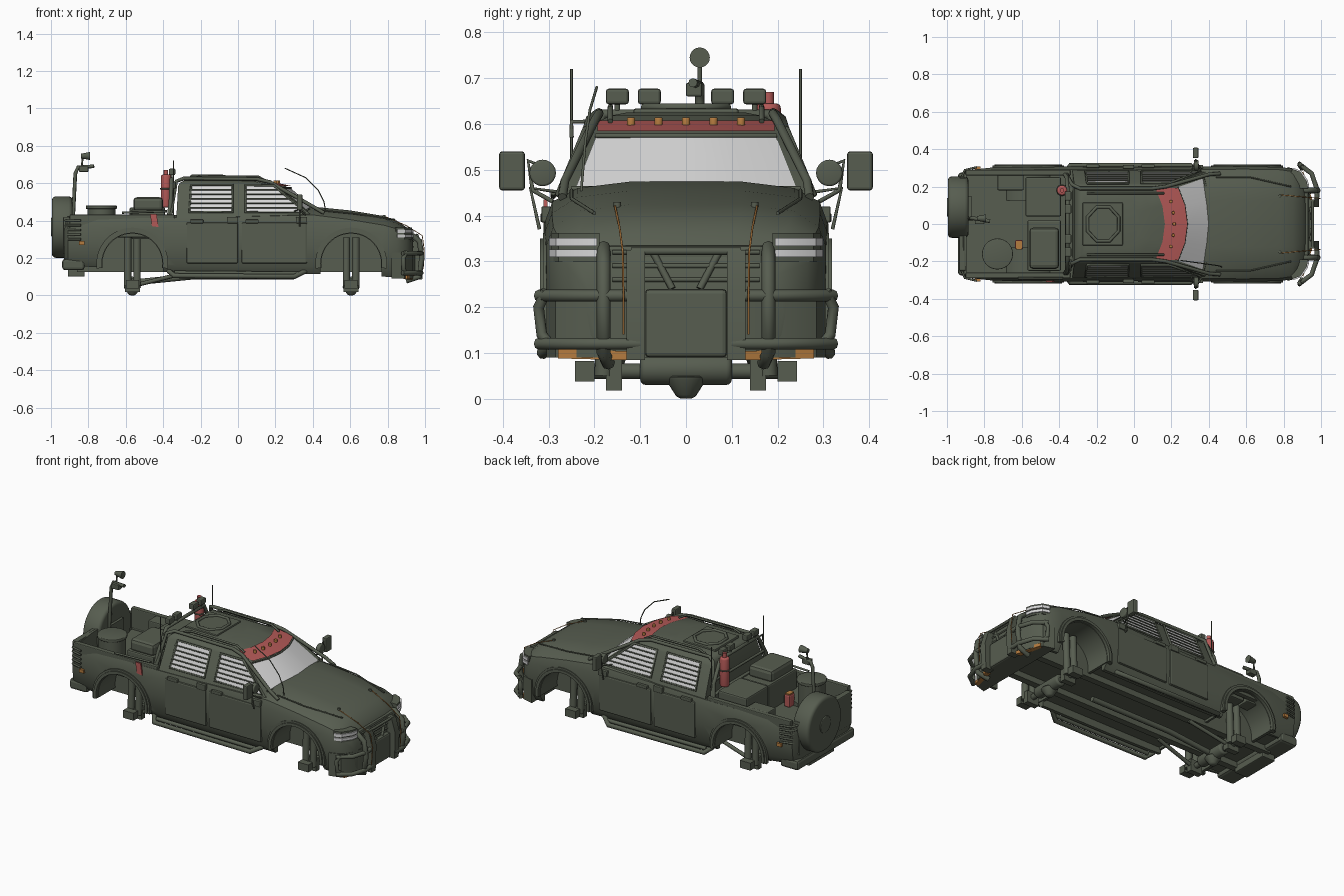
import bpy, bmesh, math
from mathutils import Vector

if "Cube" in bpy.data.objects:
    bpy.data.objects.remove(bpy.data.objects["Cube"])

def material(name, r, g, b):
    m = bpy.data.materials.new(name)
    m.diffuse_color = (r, g, b, 1)
    m.use_nodes = True
    m.node_tree.nodes["Principled BSDF"].inputs["Base Color"].default_value = m.diffuse_color
    return m

GREEN = material("drab green", 0.095, 0.110, 0.080)
GLASS = material("pale glass", 0.68, 0.68, 0.68)
RED = material("faded red", 0.45, 0.10, 0.095)
ORANGE = material("amber", 0.46, 0.20, 0.05)
SIDES = (1, -1)

def finish(name, bm, mat, smooth=True):
    bmesh.ops.recalc_face_normals(bm, faces=bm.faces[:])
    me = bpy.data.meshes.new(name)
    bm.to_mesh(me)
    bm.free()
    me.materials.append(mat)
    ob = bpy.data.objects.new(name, me)
    bpy.context.collection.objects.link(ob)
    if smooth:
        shade(ob)
    return ob

def shade(ob):
    bpy.ops.object.select_all(action='DESELECT')
    ob.select_set(True)
    bpy.context.view_layer.objects.active = ob
    bpy.ops.object.shade_smooth_by_angle(angle=math.radians(35))

def box(name, x, y, z, mat=GREEN, bevel=0.0):
    """Box from (min, max) pairs."""
    bm = bmesh.new()
    bmesh.ops.create_cube(bm, size=1)
    for v in bm.verts:
        v.co = [(a + b) / 2 + c * (b - a) for (a, b), c in zip((x, y, z), v.co)]
    if bevel:
        bmesh.ops.bevel(bm, geom=bm.edges[:], offset=bevel, segments=2, profile=0.5, affect='EDGES')
    return finish(name, bm, mat, False)

def pair_y(s, a, b):
    return tuple(sorted((s * a, s * b)))

def cyl(name, p0, p1, r, mat=GREEN, n=20, r2=None, bevel=0.0):
    p0, p1 = Vector(p0), Vector(p1)
    bm = bmesh.new()
    bmesh.ops.create_cone(bm, cap_ends=True, segments=n, radius1=r, radius2=r if r2 is None else r2, depth=(p1 - p0).length)
    if bevel:
        rim = [e for e in bm.edges if abs(e.verts[0].co.z - e.verts[1].co.z) < 1e-5]
        bmesh.ops.bevel(bm, geom=rim, offset=bevel, segments=3, profile=0.5, affect='EDGES')
    bm.transform(Vector((0, 0, 1)).rotation_difference(p1 - p0).to_matrix().to_4x4())
    bmesh.ops.translate(bm, verts=bm.verts[:], vec=(p0 + p1) / 2)
    return finish(name, bm, mat)

def tube(name, pts, r, mat=GREEN, closed=False):
    cu = bpy.data.curves.new(name, 'CURVE')
    cu.dimensions = '3D'
    cu.bevel_depth, cu.bevel_resolution, cu.use_fill_caps = r, 2, True
    sp = cu.splines.new('POLY')
    sp.points.add(len(pts) - 1)
    for p, co in zip(sp.points, pts):
        p.co = (*co, 1)
    sp.use_cyclic_u = closed
    cu.materials.append(mat)
    ob = bpy.data.objects.new(name, cu)
    bpy.context.collection.objects.link(ob)
    bpy.ops.object.select_all(action='DESELECT')
    ob.select_set(True)
    bpy.context.view_layer.objects.active = ob
    bpy.ops.object.convert(target='MESH')

def loft(name, rings, mat=GREEN, capped=True):
    bm = bmesh.new()
    vs = [[bm.verts.new(p) for p in r] for r in rings]
    n = len(rings[0])
    for a, b in zip(vs, vs[1:]):
        for i in range(n if capped else n - 1):
            j = (i + 1) % n
            bm.faces.new((a[i], a[j], b[j], b[i]))
    if capped:
        bm.faces.new(vs[0])
        bm.faces.new(vs[-1])
    return finish(name, bm, mat)

def extrude(name, pts, vec, mat=GREEN):
    return loft(name, [pts, [Vector(p) + Vector(vec) for p in pts]], mat)

def arch(name, cx, r0, r1, y0, y1):
    ang = [math.radians(-8 + 196 * i / 24) for i in range(25)]
    pts = [(cx + r1 * math.cos(a), y0, 0.17 + r1 * math.sin(a)) for a in ang]
    pts += [(cx + r0 * math.cos(a), y0, 0.17 + r0 * math.sin(a)) for a in reversed(ang)]
    extrude(name, pts, (0, y1 - y0, 0))

# Lower body: sections of x, bottom, shoulder, top, half width
def section(x, zb, zs, zt, w):
    half = [(.88 * w, zb), (.97 * w, zb + .04), (w, (zb + zs) / 2), (w, zs - .04),
            (w - .015, zs), (.77 * w, zt - .01), (.4 * w, zt + .004)]
    return [(x, y, z) for y, z in half] + [(x, -y, z) for y, z in reversed(half)]

body = loft("body", [section(*s) for s in (
    (-.93, .18, .38, .405, .25), (-.91, .16, .40, .42, .285), (-.75, .15, .41, .42, .303),
    (-.33, .12, .415, .425, .307), (0, .115, .42, .44, .305), (.40, .115, .43, .47, .307),
    (.60, .11, .405, .45, .308), (.78, .10, .375, .42, .305), (.85, .095, .355, .395, .295),
    (.90, .09, .335, .36, .265), (.935, .10, .27, .30, .21))])
AXLES = (-.565, .605)
cutters = [box("bed_cutter", (-.895, -.35), (-.265, .265), (.30, .6)),
           box("floor_cutter", (-.84, .84), (-.25, .25), (0, .16))]
cutters += [cyl("wheel_cutter", (x, s * .14, .17), (x, s * .4, .17), .165, n=40) for x in AXLES for s in SIDES]
cutters += [box("wheel_cutter", (x - .163, x + .163), pair_y(s, .14, .4), (0, .17)) for x in AXLES for s in SIDES]
for c in cutters:
    m = body.modifiers.new("cut", 'BOOLEAN')
    m.operation, m.solver, m.object = 'DIFFERENCE', 'EXACT', c
    bpy.context.view_layer.objects.active = body
    bpy.ops.object.modifier_apply(modifier=m.name)
    bpy.data.objects.remove(c)
shade(body)

# Wheel arch flares, liners and inner walls
for x in AXLES:
    for s in SIDES:
        arch("arch_flare", x, .163, .180, s * .29, s * .319)
        arch("arch_flare_lip", x, .175, .192, s * .29, s * .312)
        arch("arch_liner", x, .16, .175, s * .13, s * .3)
        arch("arch_wall", x, .01, .175, s * .125, s * .14)

# Cab
F = (1, .5, 0, -.5, -1)
def cab_ring(z, xr, xf, y):
    return [(xr, -y, z), (xr, y, z)] + [(xf - .05 * f * f, f * y, z) for f in F]
loft("cab", [cab_ring(.41, -.33, .465, .29), cab_ring(.585, -.32, .255, .216),
             cab_ring(.602, -.31, .17, .2), cab_ring(.618, -.28, .10, .165), cab_ring(.625, -.26, .03, .13)])

# Windscreen, red visor and amber roof lamps
def front_strip(name, rows, mat):
    loft(name, [[(x - .05 * f * f, f * y, z) for f in F] for x, y, z in rows], mat, False)
front_strip("windscreen", ((.420, .243, .456), (.278, .195, .576)), GLASS)
front_strip("sun_visor", ((.285, .193, .585), (.235, .194, .596), (.165, .19, .608)), RED)
for y, z, x in ((.25, .459, .42), (.197, .574, .283)):
    tube("windscreen_bar", [(x - .05 * f * f, f * y, z) for f in F], .005)
for y in (-.12, -.06, 0, .06, .12):
    x = .215 - y * y * 1.2
    cyl("roof_lamp", (x, y, .59), (x, y, .614), .009, ORANGE, 12, bevel=.003)

# Side windows, slats, frames, doors, tubes on both sides
def side(x, z, s, out=.004):
    return (x, s * (.29 - .075 * (z - .41) / .18 + out), z)
WINDOWS = (((-.26, .445), (-.03, .445), (-.03, .59), (-.25, .59)),
           ((.04, .445), (.355, .445), (.19, .588), (.04, .588)))
for s in SIDES:
    for i, win in enumerate(WINDOWS):
        extrude("side_window", [side(x, z, s, .001) for x, z in win], (0, s * .003, 0), GLASS)
        tube("window_frame", [side(x, z, s) for x, z in win], .007, closed=True)
        for k in range(1, 6):
            z = .445 + k * .024
            x1 = -.03 if i == 0 else .355 - (z - .445) * 1.15
            tube("window_slat", [side(win[0][0], z, s, .007), side(x1, z, s, .007)], .0037)
    for x0, x1 in ((-.275, .0), (.02, .37)):
        box("door_panel", (x0, x1), pair_y(s, .29, .311), (.17, .39), bevel=.008)
        box("door_handle", (x0 + .02, x0 + .09), pair_y(s, .3, .318), (.385, .405), bevel=.004)
        box("door_hinge", (x1 - .06, x1), pair_y(s, .295, .316), (.385, .42), bevel=.004)
    tube("cage_side", [(.46, s * .27, .44), (.40, s * .265, .475), (.17, s * .2, .606), (.10, s * .19, .622), (-.29, s * .19, .625), (-.33, s * .21, .61), (-.36, s * .265, .43)], .010)
    tube("roof_rail", [(.16, s * .165, .606), (.11, s * .165, .634), (-.2, s * .165, .638), (-.25, s * .165, .62)], .006)
    tube("side_step", [(-.37, s * .27, .13), (-.34, s * .313, .105), (.30, s * .313, .10), (.36, s * .27, .13)], .014)
    tube("step_lower", [(-.34, s * .29, .12), (.32, s * .29, .115)], .012)
    box("bed_wall", (-.90, -.34), pair_y(s, .26, .29), (.31, .432), bevel=.005)
    tube("hood_edge", [(.44, s * .25, .455), (.62, s * .25, .437), (.84, s * .2, .405)], .004)
    # Mirrors
    box("wing_mirror", (.315, .345), pair_y(s, .352, .408), (.455, .54), bevel=.006)
    cyl("round_mirror", (.32, s * .313, .493), (.345, s * .313, .493), .029, bevel=.005)
    tube("mirror_arm", [(.36, s * .29, .43), (.33, s * .335, .455), (.33, s * .345, .52), (.33, s * .30, .50)], .005)
    tube("mirror_brace", [(.33, s * .32, .37), (.33, s * .34, .46), (.30, s * .27, .45)], .004)
    # Lamps
    lamp = [(.925, .185), (.917, .225), (.883, .275), (.84, .290), (.83, .26), (.88, .185)]
    extrude("headlight_housing", [(x + .006, s * (y + .004), .298) for x, y in lamp], (0, 0, .064))
    for z, d in ((.309, .017), (.333, .018)):
        extrude("headlight", [(x + .012, s * (y + .009), z) for x, y in lamp], (0, 0, d), GLASS)
    extrude("fog_lamp", [(.953, s * .13, .084), (.905, s * .28, .088), (.885, s * .27, .088), (.92, s * .13, .084)], (0, 0, .02), ORANGE)
    box("rear_marker", (-.85, -.82), pair_y(s, .29, .307), (.27, .29), ORANGE)
    for z in (.30, .325, .35, .375, .40):
        tube("tail_lamp_guard", [(-.925, s * .24, z), (-.905, s * .288, z), (-.84, s * .304, z)], .006)
    # Bull bar
    tube("bull_bar_post", [(.87, s * .18, .32), (.92, s * .18, .33), (.97, s * .18, .29), (.983, s * .18, .2), (.97, s * .18, .1), (.90, s * .17, .078)], .015)
    extrude("bull_bar_plate", [(.92, s * .09, .325), (.965, s * .09, .325), (.99, s * .09, .24), (.985, s * .09, .085), (.93, s * .09, .085)], (0, s * .04, 0))
    for z in (.225, .12):
        tube("bull_bar_wing", [(.975, s * .1, z), (.98, s * .18, z), (.95, s * .27, z), (.88, s * .322, z)], .013)
    tube("bull_bar_end", [(.90, s * .305, .235), (.885, s * .322, .2), (.885, s * .315, .14), (.90, s * .295, .115)], .012)
    tube("grille_strut", [(.945, s * .03, .24), (.93, s * .075, .325)], .008)
    tube("tie_cord", [(.79, s * .155, .42), (.9, s * .145, .373), (.985, s * .138, .32), (.996, s * .137, .24), (.99, s * .137, .14)], .0022, ORANGE)
    cyl("hood_latch", (.78, s * .15, .40), (.78, s * .15, .43), .008)
    tube("whip_aerial", [(-.345, s * .25, .42), (-.345, s * .25, .72)], .003)

# Front bumper, grille and skid plate
nose = [(.82, .305), (.89, .285), (.93, .22), (.95, .1)]
extrude("front_bumper", [(x, y, .09) for x, y in nose] + [(x, -y, .09) for x, y in reversed(nose)], (0, 0, .14))
box("winch_housing", (.93, .96), (-.09, .09), (.09, .24), bevel=.01)
box("grille", (.89, .932), (-.17, .17), (.24, .335), bevel=.008)
for z in (.26, .29, .32):
    tube("grille_bar", [(.937, -.16, z), (.937, .16, z)], .005)
tube("bull_bar_top", [(.955, -.12, .322), (.955, .12, .322)], .008)
tube("bent_aerial", [(.47, -.23, .44), (.46, -.225, .50), (.43, -.22, .56), (.36, -.21, .63), (.25, -.195, .68)], .003)

# Roof hatch
box("hatch_base", (-.275, -.06), (-.115, .115), (.61, .634), bevel=.006)
tube("hatch_ring", [(-.165 + .09 * math.cos(a), .098 * math.sin(a), .636) for a in [math.pi * (k + .5) / 4 for k in range(8)]], .009, closed=True)

# Light hoop behind the cab
tube("light_hoop", [(-.37, -.265, .42), (-.36, -.25, .5), (-.355, -.18, .622), (-.355, .18, .622), (-.36, .25, .5), (-.37, .265, .42)], .011)
tube("hoop_bar", [(-.36, -.24, .52), (-.36, .24, .52)], .008)
for y in (-.15, -.08, .08, .15):
    box("work_light", (-.37, -.335), (y - .025, y + .025), (.643, .677), bevel=.006)
    cyl("light_stalk", (-.355, y, .62), (-.355, y, .65), .006)
tube("side_frame", [(-.34, -.25, .57), (-.34, -.25, .605), (-.34, -.19, .605)], .005)

# Bed cargo
box("cargo_box_left", (-.58, -.39), (.04, .25), (.30, .47), bevel=.008)
box("cargo_box_right", (-.57, -.39), (-.25, .02), (.30, .46), bevel=.008)
box("cargo_roll", (-.56, -.40), (-.24, -.02), (.45, .525), bevel=.02)
box("side_crate", (-.73, -.59), (.18, .262), (.30, .43), bevel=.006)
cyl("drum", (-.73, -.16, .30), (-.73, -.16, .465), .075, n=28)
cyl("drum_lid", (-.73, -.16, .462), (-.73, -.16, .48), .083, n=28, bevel=.004)
box("fuel_can", (-.635, -.595), (-.135, -.085), (.30, .375), RED, .008)
box("fuel_can_cap", (-.63, -.60), (-.135, -.09), (.37, .38), ORANGE)
cyl("extinguisher", (-.385, .18, .47), (-.385, .18, .645), .027, RED, bevel=.01)
cyl("extinguisher_valve", (-.385, .18, .64), (-.385, .18, .67), .012, RED)
tube("extinguisher_strap", [(-.385 + .029 * math.cos(k * .785), .18 + .029 * math.sin(k * .785), .57) for k in range(8)], .004, closed=True)
extrude("side_axe", [(-.47, -.302, .435), (-.435, -.302, .435), (-.425, -.302, .365), (-.46, -.302, .37)], (0, -.009, 0), RED)
tube("side_tool", [(-.62, -.290, .442), (-.38, -.290, .45)], .006)

# Spare wheel, mast lamp and rear bumper
cyl("spare_wheel", (-.995, .09, .365), (-.885, .09, .365), .164, n=40, bevel=.02)
cyl("spare_hub", (-1, .09, .365), (-.98, .09, .365), .05, n=24, bevel=.004)
box("spare_mount", (-.93, -.87), (.03, .15), (.28, .42))
tube("mast", [(-.9, .03, .22), (-.88, .03, .45), (-.87, .03, .65), (-.855, .03, .685), (-.77, .015, .69)], .010)
tube("mast_head_post", [(-.835, .03, .69), (-.83, .03, .745)], .005)
cyl("mast_lamp", (-.84, .03, .745), (-.79, .03, .745), .012, r2=.022)
box("mast_bracket", (-.85, -.80), (0, .035), (.66, .69), bevel=.004)
box("rear_bumper", (-.94, -.82), (-.275, .275), (.135, .195), bevel=.015)
box("tow_step", (-.91, -.82), (-.12, .12), (.10, .14), bevel=.006)
box("tailgate_panel", (-.935, -.90), (-.25, .25), (.22, .42), bevel=.006)

# Chassis, axles and suspension
for s in SIDES:
    box("chassis_rail", (-.86, .86), pair_y(s, .10, .14), (.125, .17))
tube("driveshaft", [(-.55, 0, .07), (-.25, 0, .1), (.3, 0, .1)], .016)
for x in AXLES:
    cyl("axle", (x, -.24, .06), (x, .24, .06), .017)
    cyl("differential", (x, 0, 0), (x, 0, .05), .018, r2=.05, bevel=.01)
    cyl("axle_casing", (x, -.10, .065), (x, .10, .065), .035, bevel=.012)
    for s in SIDES:
        box("spring_seat", (x - .04, x + .04), pair_y(s, .14, .175), (.018, .09))
        box("hub_carrier", (x - .035, x + .035), pair_y(s, .20, .242), (.037, .082))
        for dx in (-.025, .025):
            cyl("damper", (x + dx, s * .18, .05), (x + dx, s * .17, .31), .02, n=14)
        if x < 0:
            tube("trailing_arm", [(x, s * .155, .05), (x + .28, s * .13, .12)], .011)
